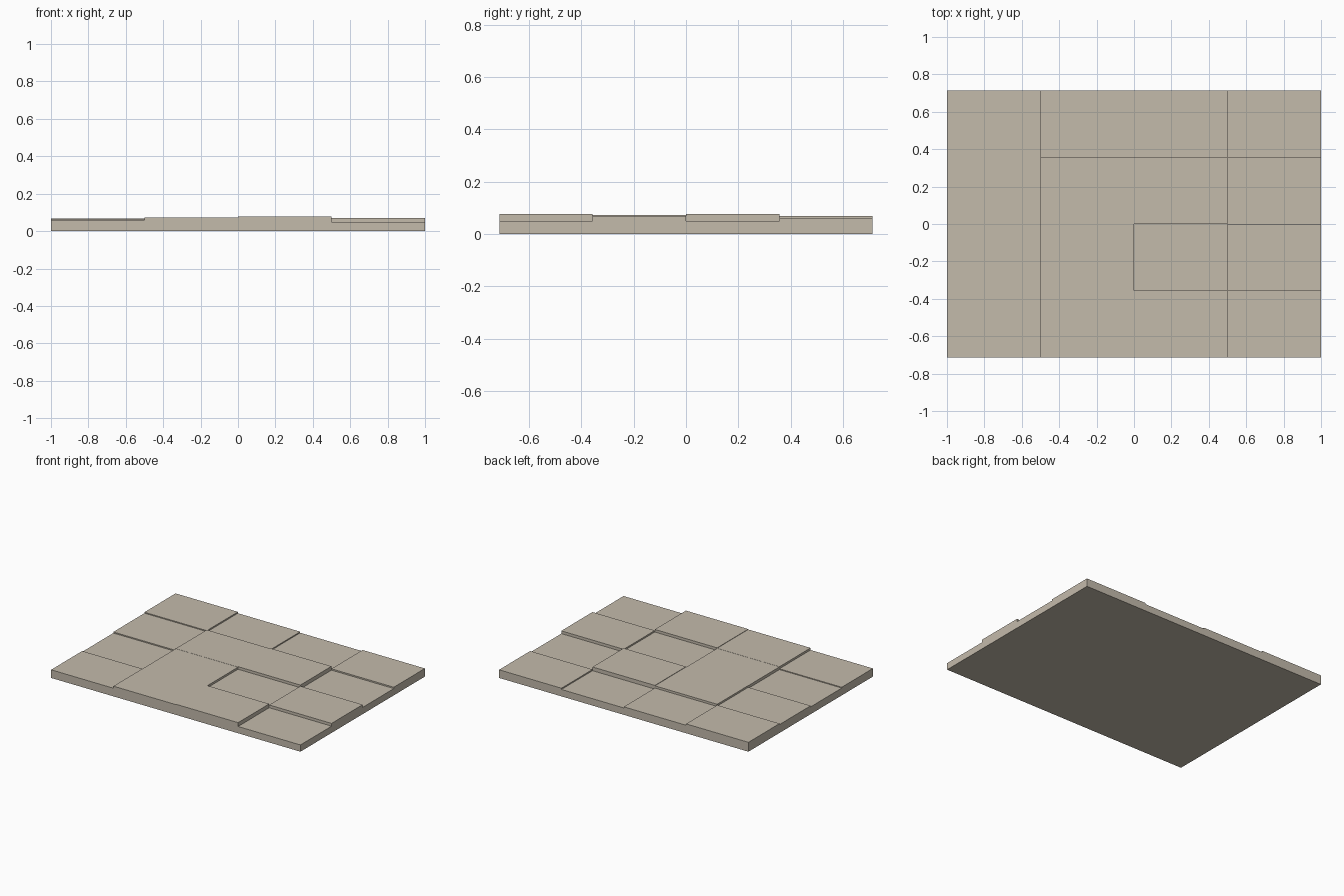
import bpy
import bmesh

if "Cube" in bpy.data.objects:
    bpy.data.objects.remove(bpy.data.objects["Cube"])

NX = NY = 4
HX, HY = 1.0, 0.713

# tile heights: one row per y step, front to back; columns run left to right
HEIGHTS = [
    [0.059, 0.074, 0.077, 0.049],
    [0.053, 0.073, 0.058, 0.069],
    [0.061, 0.074, 0.077, 0.049],
    [0.068, 0.058, 0.050, 0.059],
]

stone = bpy.data.materials.new("warm_grey_stone")
stone.diffuse_color = (0.55, 0.495, 0.41, 1)
stone.use_nodes = True
stone.node_tree.nodes["Principled BSDF"].inputs["Base Color"].default_value = stone.diffuse_color


def px(i):
    return -HX + 2 * HX * i / NX


def py(j):
    return -HY + 2 * HY * j / NY


def height(i, j):
    return HEIGHTS[j][i] if 0 <= i < NX and 0 <= j < NY else 0.0


bm = bmesh.new()


def quad(*pts):
    bm.faces.new([bm.verts.new(p) for p in pts])


# tile tops and underside
for j in range(NY):
    for i in range(NX):
        x0, x1, y0, y1, h = px(i), px(i + 1), py(j), py(j + 1), height(i, j)
        quad((x0, y0, h), (x1, y0, h), (x1, y1, h), (x0, y1, h))
quad((-HX, -HY, 0), (-HX, HY, 0), (HX, HY, 0), (HX, -HY, 0))

# step walls across x, facing the lower tile
for j in range(NY):
    for i in range(NX + 1):
        a, b, x = height(i - 1, j), height(i, j), px(i)
        if a != b:
            quad((x, py(j), b), (x, py(j + 1), b), (x, py(j + 1), a), (x, py(j), a))

# step walls across y
for i in range(NX):
    for j in range(NY + 1):
        a, b, y = height(i, j - 1), height(i, j), py(j)
        if a != b:
            quad((px(i), y, a), (px(i + 1), y, a), (px(i + 1), y, b), (px(i), y, b))

# fix wall directions: side walls face away from the higher tile
bm.normal_update()
for f in bm.faces:
    n, c = f.normal, f.calc_center_median()
    if abs(n.z) < 0.5:
        p = c + n * 0.05
        i = int((p.x + HX) / (2 * HX) * NX // 1)
        j = int((p.y + HY) / (2 * HY) * NY // 1)
        if height(i, j) > c.z:
            f.normal_flip()

mesh = bpy.data.meshes.new("stone_tile_floor")
bm.to_mesh(mesh)
bm.free()
mesh.materials.append(stone)
floor = bpy.data.objects.new("stone_tile_floor", mesh)
bpy.context.collection.objects.link(floor)
